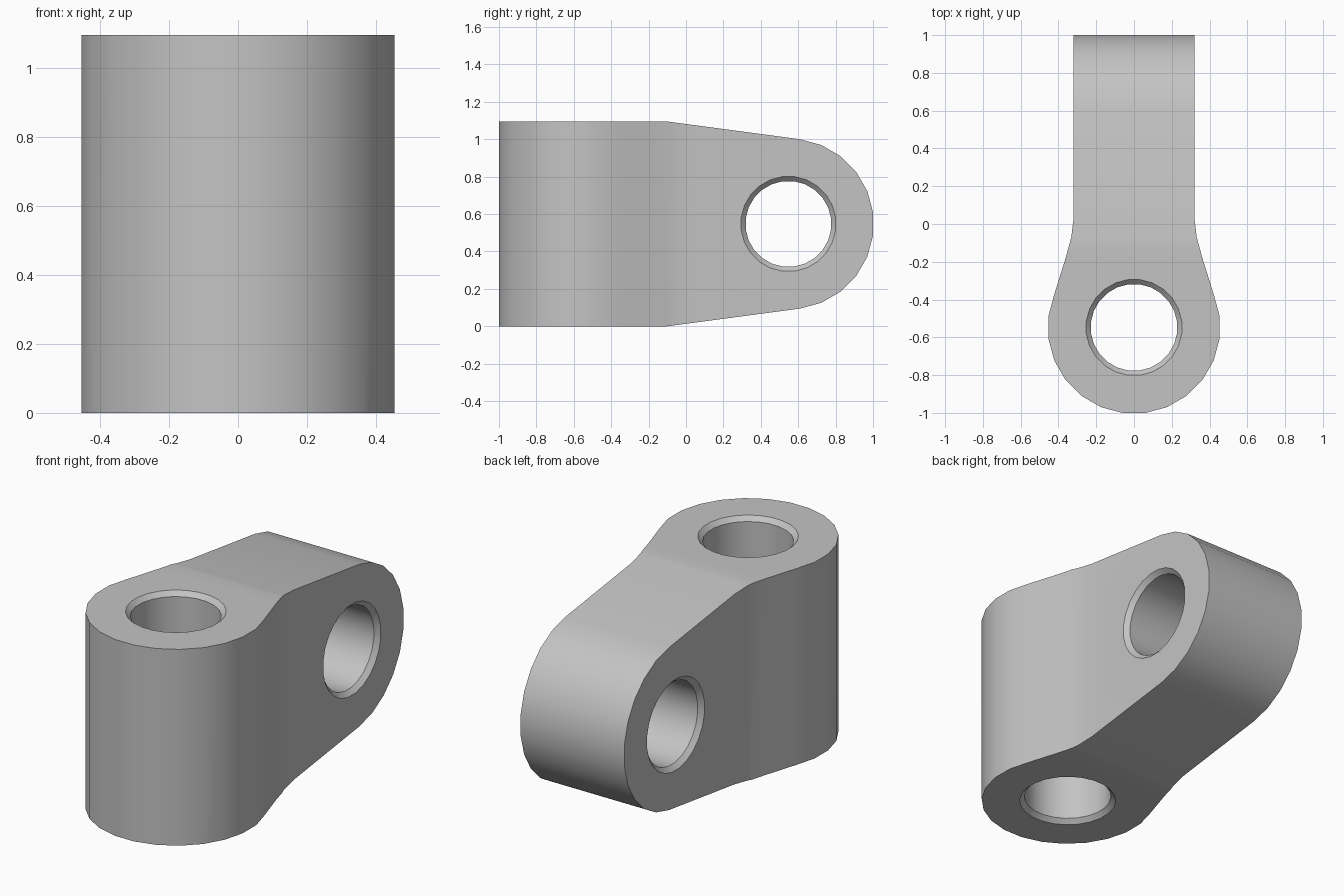
import bpy
import bmesh
from math import sin, cos, radians
from mathutils import Matrix

cube = bpy.data.objects.get("Cube")
if cube:
    bpy.data.objects.remove(cube, do_unlink=True)

HEIGHT = 1.095
MID = HEIGHT / 2          # centre of both rounded ends
ROUND = 0.457             # radius of the rounded ends
HALF = 0.32               # half thickness of the rear lug
BORE, CHAMFER = 0.23, 0.025
STEP = 15                 # degrees per facet

grey = bpy.data.materials.new("plain grey")
grey.use_nodes = True
colour = (0.55, 0.55, 0.55, 1)
grey.diffuse_color = colour
grey.node_tree.nodes["Principled BSDF"].inputs["Base Color"].default_value = colour


def stack(name, rings):
    """Solid from a stack of matching closed rings."""
    bm = bmesh.new()
    loops = [[bm.verts.new(p) for p in ring] for ring in rings]
    n = len(loops[0])
    for a, b in zip(loops, loops[1:]):
        for i in range(n):
            j = (i + 1) % n
            bm.faces.new((a[i], a[j], b[j], b[i]))
    bm.faces.new(loops[0])
    bm.faces.new(loops[-1])
    bmesh.ops.recalc_face_normals(bm, faces=bm.faces)
    mesh = bpy.data.meshes.new(name)
    bm.to_mesh(mesh)
    bm.free()
    mesh.materials.append(grey)
    obj = bpy.data.objects.new(name, mesh)
    bpy.context.collection.objects.link(obj)
    return obj


def arc(cx, cy, r, start, count):
    angles = [radians(start - STEP * i) for i in range(count)]
    return [(cx + r * cos(a), cy + r * sin(a)) for a in angles]


def bore(name, length, matrix):
    """Through-hole cutter, flared at both ends for the chamfers."""
    h, c = length / 2, CHAMFER
    profile = [(BORE + 2 * c, -h - c), (BORE, c - h), (BORE, h - c), (BORE + 2 * c, h + c)]
    rings = [[(x, y, z) for x, y in arc(0, 0, r, STEP / 2, 360 // STEP)] for r, z in profile]
    obj = stack(name, rings)
    obj.data.transform(matrix)
    return obj


def combine(target, cutter, operation):
    mod = target.modifiers.new(cutter.name, "BOOLEAN")
    mod.operation, mod.solver, mod.object = operation, "EXACT", cutter
    bpy.context.view_layer.objects.active = target
    bpy.ops.object.modifier_apply(modifier=mod.name)
    bpy.data.objects.remove(cutter, do_unlink=True)


# Body: plan outline with a round front and a narrower rear lug
neck = [(HALF, 1.1), (HALF, 0.03), (0.332, -0.07), (0.362, -0.18)]
plan = neck + arc(0, -MID, ROUND, 22.5, 16) + [(-x, y) for x, y in reversed(neck)]
body = stack("swivel_link", [[(x, y, z) for x, y in plan] for z in (0, HEIGHT)])

# Side outline: tapered towards the rounded rear end
side = [(-1.1, 0), (-1.1, HEIGHT), (-0.1, HEIGHT)]
side += arc(MID, MID, ROUND, 82.5, 12) + [(-0.1, 0)]
combine(body, stack("side_outline", [[(x, y, z) for y, z in side] for x in (-1, 1)]), "INTERSECT")

# Upright hole at the front, crosswise hole at the rear
combine(body, bore("front_hole", HEIGHT, Matrix.Translation((0, -MID, MID))), "DIFFERENCE")
crosswise = Matrix.Translation((0, MID, MID)) @ Matrix.Rotation(radians(90), 4, "Y")
combine(body, bore("rear_hole", 2 * HALF, crosswise), "DIFFERENCE")

bpy.ops.object.select_all(action="DESELECT")
body.select_set(True)
bpy.context.view_layer.objects.active = body
bpy.ops.object.shade_smooth_by_angle(angle=radians(30))
